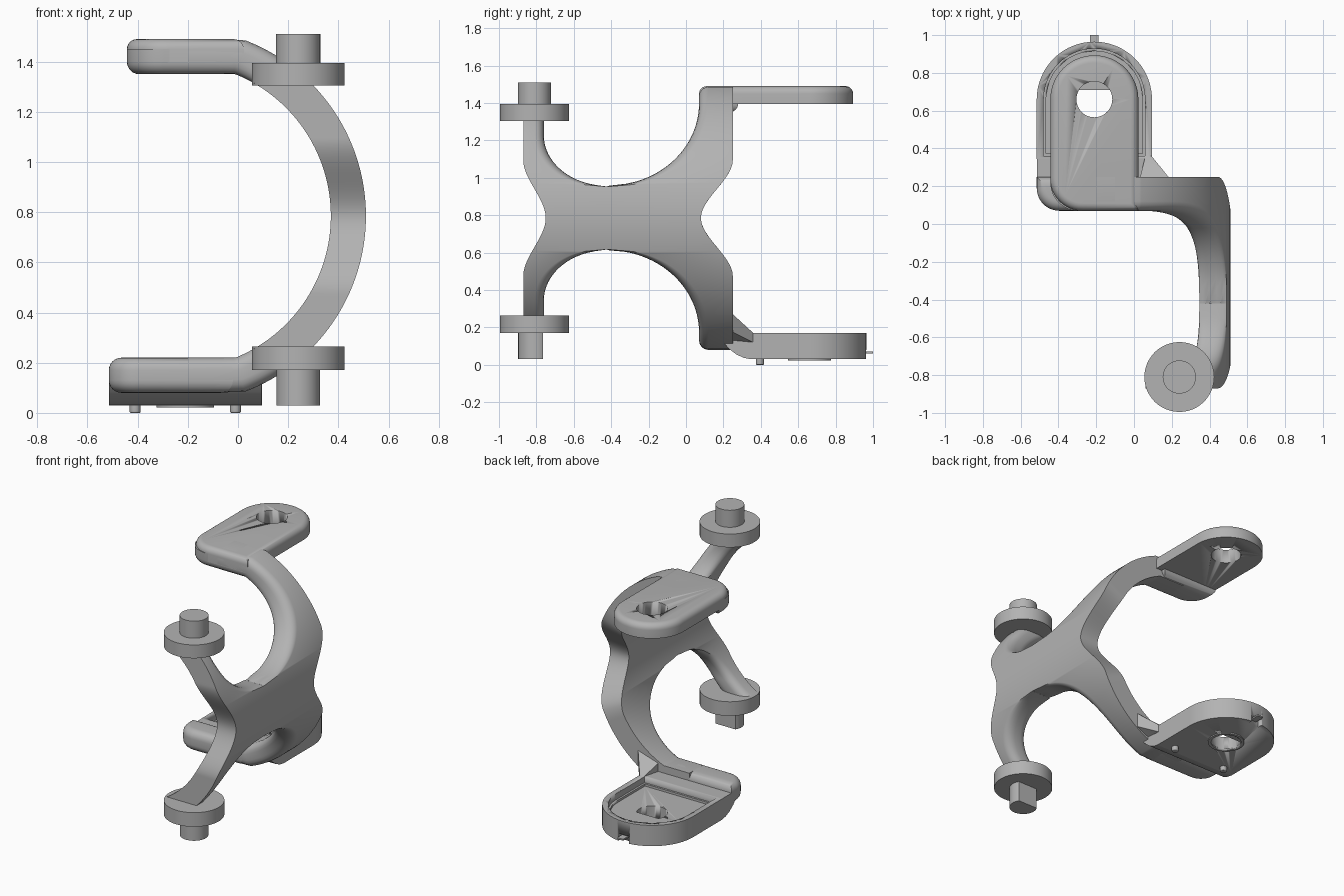
import bpy, bmesh
from math import sin, cos, pi, sqrt, radians

if "Cube" in bpy.data.objects:
    bpy.data.objects.remove(bpy.data.objects["Cube"])

grey = bpy.data.materials.new("plain_grey")
grey.use_nodes = True
grey.diffuse_color = (0.45, 0.45, 0.45, 1)
grey.node_tree.nodes["Principled BSDF"].inputs["Base Color"].default_value = (0.45, 0.45, 0.45, 1)

MID = 0.785               # height of the mirror plane
AX, R_IN, R_OUT = -0.24, 0.61, 0.75   # bow centre and radii
THICK, ROUND = 0.14, 0.05
HX, HY = -0.21, 0.66      # hole axis of both plates
PX, PY = 0.24, -0.81      # axis of the two front pivots


def activate(ob):
    bpy.ops.object.select_all(action='DESELECT')
    ob.select_set(True)
    bpy.context.view_layer.objects.active = ob


def finish(name, bm):
    bmesh.ops.recalc_face_normals(bm, faces=bm.faces)
    me = bpy.data.meshes.new(name)
    bm.to_mesh(me)
    bm.free()
    me.materials.append(grey)
    ob = bpy.data.objects.new(name, me)
    bpy.context.collection.objects.link(ob)
    activate(ob)
    bpy.ops.object.shade_smooth_by_angle(angle=radians(35))
    return ob


def loft(name, rings):
    bm = bmesh.new()
    rows = [[bm.verts.new(p) for p in ring] for ring in rings]
    n = len(rows[0])
    for a, b in zip(rows, rows[1:]):
        for i in range(n):
            j = (i + 1) % n
            bm.faces.new((a[i], a[j], b[j], b[i]))
    bm.faces.new(rows[0])
    bm.faces.new(rows[-1])
    return finish(name, bm)


def inset(outline, d):
    # mitred inward offset of a counter-clockwise outline
    res, n = [], len(outline)
    for i, (x, y) in enumerate(outline):
        normals = []
        for (ax, ay), (bx, by) in ((outline[i - 1], (x, y)), ((x, y), outline[(i + 1) % n])):
            length = sqrt((bx - ax) ** 2 + (by - ay) ** 2)
            normals.append(((ay - by) / length, (bx - ax) / length))
        (px, py), (qx, qy) = normals
        k = d / (1 + px * qx + py * qy)
        res.append((x + k * (px + qx), y + k * (py + qy)))
    return res


def slab(name, outline, z0, z1, low=0, top=0):
    # upright prism with optional rounded lower and upper rims
    steps = [i * pi / 12 for i in range(7)]
    prof = [(low * (1 - sin(a)), z0 + low * (1 - cos(a))) for a in steps] if low else [(0, z0)]
    prof += [(top * (1 - cos(a)), z1 - top * (1 - sin(a))) for a in steps] if top else [(0, z1)]
    return loft(name, [[(x, y, z) for x, y in inset(outline, d)] for d, z in prof])


def arc(cx, cy, r, a0, a1, n):
    return [(cx + r * cos(radians(a0 + (a1 - a0) * i / n)),
             cy + r * sin(radians(a0 + (a1 - a0) * i / n))) for i in range(n + 1)]


def circle(cx, cy, r):
    return arc(cx, cy, r, 0, 360, 48)[:-1]


def d_shape(cx, cy, r):
    return arc(cx, cy, r, 148, 392, 36)


def arch(r, y0, corner=0):
    # round at the back, straight sides, one rounded front corner
    x0 = HX - r
    front = arc(x0 + corner, y0 + corner, corner, 180, 270, 12) if corner else [(x0, y0)]
    return arc(HX, HY, r, 0, 180, 40) + front + [(HX + r, y0)]


def corner_block(x0, x1, y0, y1, c):
    return [(x1, y0), (x1, y1), (x0, y1)] + arc(x0 + c, y0 + c, c, 180, 270, 12)


def box(x0, x1, y0, y1):
    return [(x0, y0), (x1, y0), (x1, y1), (x0, y1)]


def cut(ob, outline, z0, z1):
    tool = slab("cutter", outline, z0, z1)
    tool.hide_render = True
    mod = ob.modifiers.new("cut", 'BOOLEAN')
    mod.operation, mod.solver, mod.object = 'DIFFERENCE', 'EXACT', tool
    activate(ob)
    bpy.ops.object.modifier_apply(modifier=mod.name)
    bpy.data.objects.remove(tool)


# Bow-shaped frame: two limbs that part from a common waist
def ease(t):
    t = min(max(t, 0), 1)
    return t * t * (3 - 2 * t)


def saddle(dz, width, height):
    u = min(max((dz - 0.172) / height, 0), 1)
    return width * sqrt(max(0, 1 - (1 - u) ** 2))


def limb(name, stations, outer_edge, width, height, side):
    # each station is an (inner, outer) pair of (x, z) points
    ds = [ROUND * (1 - cos(i * pi / 8)) for i in range(5)]
    ds += [THICK - d for d in reversed(ds)]
    rings = []
    for (xi, zi), (xo, zo) in stations:
        ring = []
        for d in ds:
            f, e = d / THICK, max(0, ROUND - min(d, THICK - d))
            z = zi + f * (zo - zi)
            s = saddle(abs(z - MID), width, height)
            if s > 0:
                s += ROUND - sqrt(ROUND ** 2 - e ** 2)
            ring.append((xi + f * (xo - xi), -0.42 + side * s, z))
        for x, z in ((xo, zo), (xi, zi)):
            ring.append((x, outer_edge(abs(z - MID)), z))
        rings.append(ring)
    return loft(name, rings)


def clamp(v, m):
    return max(-m, min(m, v))


radial = []
for i in range(161):
    a = radians(-69 + 138 * i / 160)
    radial.append(tuple((AX + r * cos(a), MID + clamp(r * sin(a), m))
                        for r, m in ((R_IN, 0.565), (R_OUT, 0.705))))
flat = [[((x, MID + s * 0.565), (x, MID + s * 0.705)) for x in (-0.2, -0.1)] for s in (-1, 1)]
limb("rear_limb", flat[0] + radial + flat[1][::-1],
     lambda dz: 0.08 + 0.17 * ease(dz / 0.31), 0.49, 0.44, 1)

level = []
for i in range(121):
    h = 0.53 * (i / 60 - 1)
    level.append(tuple((AX + sqrt(r * r - h * h), MID + h) for r in (R_IN, R_OUT)))
limb("front_limb", level, lambda dz: -0.75 - 0.12 * ease(dz / 0.31), 0.34, 0.27, -1)

# Front pivots: discs with a round upper peg and a flatted lower peg
slab("upper_disc", circle(PX, PY, 0.185), 1.305, 1.395)
slab("upper_peg", circle(PX, PY, 0.088), 1.38, 1.51)
slab("lower_disc", circle(PX, PY, 0.185), 0.17, 0.265)
slab("lower_peg", d_shape(PX, PY, 0.087), 0.03, 0.18)

# Upper plate with its thicker front edge
plate = slab("upper_plate", arch(0.233, 0.07, 0.17), 1.395, 1.49, top=0.04)
cut(plate, circle(HX, HY, 0.095), 1.3, 1.6)
slab("upper_plate_root", corner_block(-0.443, -0.02, 0.07, 0.28, 0.15), 1.35, 1.45, low=0.05)

# Lower tray with recess, flatted hole and rear notch
tray = slab("lower_tray", arch(0.305, 0.345), 0.03, 0.17)
cut(tray, arch(0.268, 0.36), 0.13, 0.3)
cut(tray, arch(0.255, 0.373), 0.115, 0.3)
cut(tray, d_shape(HX, HY, 0.095), 0, 0.3)
cut(tray, box(HX - 0.04, HX + 0.04, 0.93, 1.1), 0, 0.08)
collar = slab("hole_collar", circle(HX, HY, 0.115), 0.022, 0.031)
cut(collar, circle(HX, HY, 0.095), 0, 0.1)
slab("rear_tab", box(HX - 0.022, HX + 0.022, 0.9, 1.0), 0.06, 0.07)
slab("lower_tray_root", corner_block(-0.515, -0.02, 0.07, 0.25, 0.12), 0.08, 0.22, low=0.05, top=0.05)

# Curved underside joining the tray to its root
under = [(0.35, 0.03), (0.31, 0.037), (0.27, 0.055), (0.23, 0.085), (0.2, 0.12), (0.22, 0.17), (0.35, 0.17)]
loft("tray_underside", [[(x, y, z) for y, z in under] for x in (-0.514, 0.094)])

# Locating pins under the tray
for side, px in (("right", -0.41), ("left", -0.01)):
    slab(side + "_pin", circle(px, 0.395, 0.022), 0, 0.04, low=0.006)

# Sloping corner gusset between bow and tray
bm = bmesh.new()
for p in ((0.19, 0.24, 0.28), (0.19, 0.24, 0.18), (0.093, 0.36, 0.17), (0.093, 0.36, 0.12),
          (0.03, 0.24, 0.23), (0.03, 0.24, 0.1), (0.06, 0.36, 0.17), (0.06, 0.36, 0.12)):
    bm.verts.new(p)
bmesh.ops.convex_hull(bm, input=bm.verts)
finish("corner_gusset", bm)
